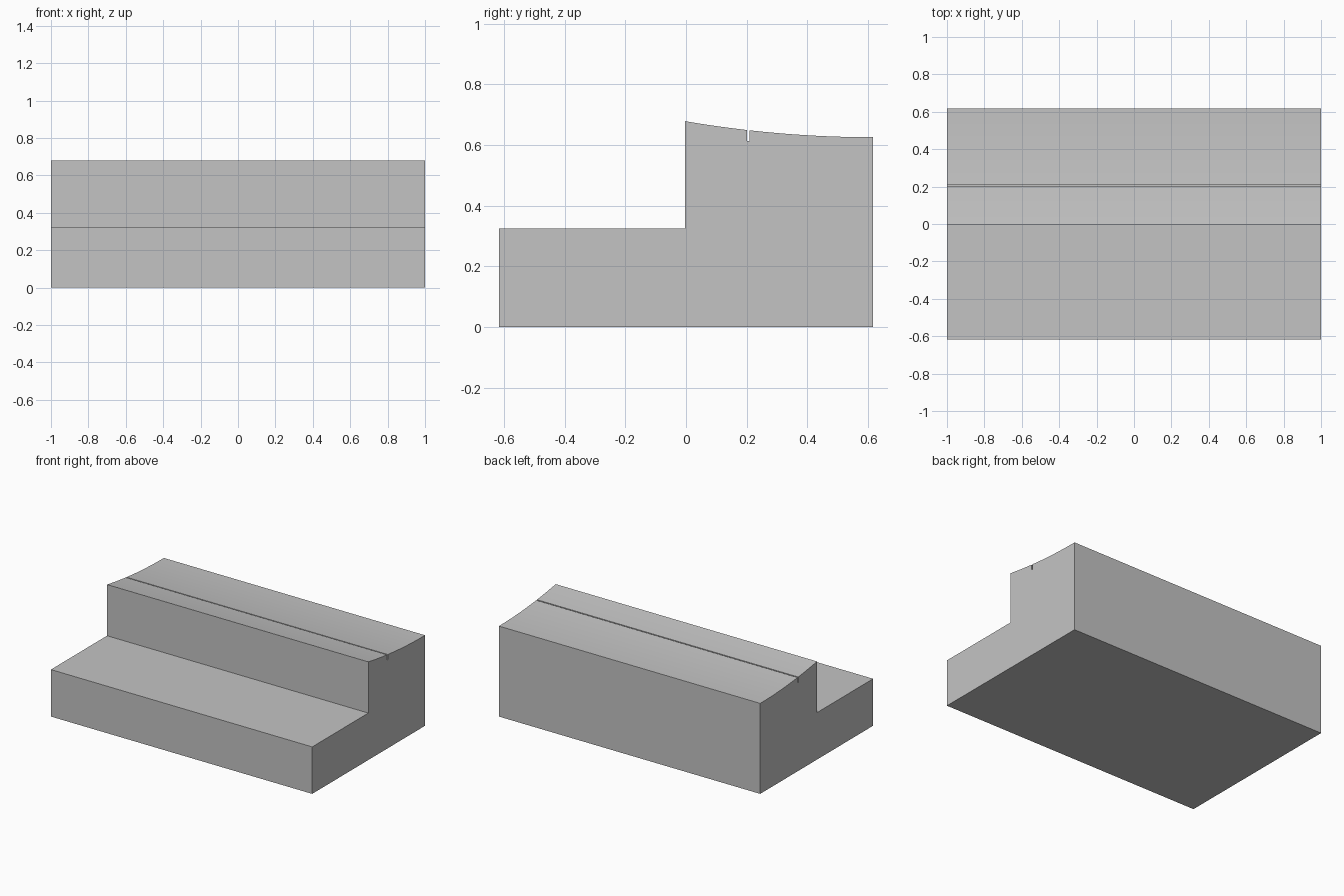
import bpy
import bmesh
import math

cube = bpy.data.objects.get("Cube")
if cube:
    bpy.data.objects.remove(cube, do_unlink=True)

HALF_LENGTH = 1.0
HALF_DEPTH = 0.617
STEP_Y, STEP_Z = -0.004, 0.325
RIDGE_Z, BACK_Z = 0.679, 0.626
SLOT_FRONT, SLOT_BACK, SLOT_Z = 0.201, 0.209, 0.613


def top_height(y):
    """Concave upper surface, flattening out towards the back."""
    t = (HALF_DEPTH - y) / (HALF_DEPTH - STEP_Y)
    return BACK_Z + (RIDGE_Z - BACK_Z) * t * t


def curve(start, end, count):
    ys = [start + (end - start) * i / count for i in range(count + 1)]
    return [(y, top_height(y)) for y in ys]


# Side profile: low front step, tall wall, curved top with a narrow slot
profile = [(-HALF_DEPTH, 0), (-HALF_DEPTH, STEP_Z), (STEP_Y, STEP_Z)]
profile += curve(STEP_Y, SLOT_FRONT, 8)
profile += [(SLOT_FRONT, SLOT_Z), (SLOT_BACK, SLOT_Z)]
profile += curve(SLOT_BACK, HALF_DEPTH, 16)
profile += [(HALF_DEPTH, 0)]

# Extrude the profile along the length
bm = bmesh.new()
side = bm.faces.new([bm.verts.new((-HALF_LENGTH, y, z)) for y, z in profile])
result = bmesh.ops.extrude_face_region(bm, geom=[side], use_keep_orig=True)
moved = [v for v in result["geom"] if isinstance(v, bmesh.types.BMVert)]
bmesh.ops.translate(bm, verts=moved, vec=(2 * HALF_LENGTH, 0, 0))
bmesh.ops.recalc_face_normals(bm, faces=bm.faces)
mesh = bpy.data.meshes.new("stepped_block")
bm.to_mesh(mesh)
bm.free()

block = bpy.data.objects.new("stepped_block", mesh)
bpy.context.collection.objects.link(block)

# Plain grey material
grey = bpy.data.materials.new("light_grey")
grey.use_nodes = True
color = (0.55, 0.55, 0.55, 1)
grey.diffuse_color = color
grey.node_tree.nodes["Principled BSDF"].inputs["Base Color"].default_value = color
mesh.materials.append(grey)

# Smooth curved top, sharp corners
bpy.ops.object.select_all(action="DESELECT")
block.select_set(True)
bpy.context.view_layer.objects.active = block
bpy.ops.object.shade_smooth_by_angle(angle=math.radians(20))
